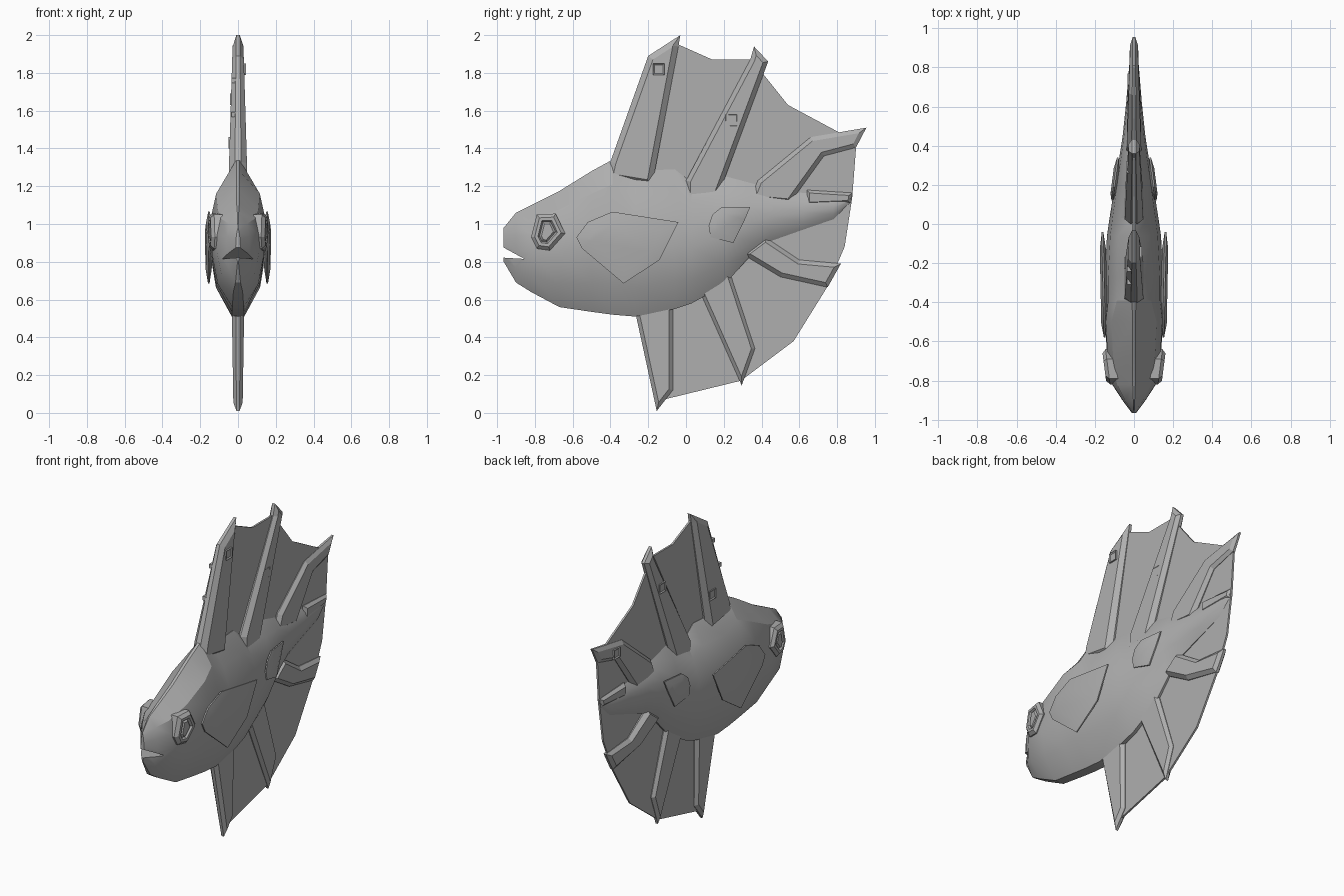
import bpy, bmesh
from math import hypot

if "Cube" in bpy.data.objects:
    bpy.data.objects.remove(bpy.data.objects["Cube"])

grey = bpy.data.materials.new("dark_grey")
grey.diffuse_color = (0.43, 0.43, 0.43, 1)
grey.use_nodes = True
grey.node_tree.nodes["Principled BSDF"].inputs["Base Color"].default_value = grey.diffuse_color


def finish(name, bm, mirror=False, smooth=0):
    bmesh.ops.recalc_face_normals(bm, faces=bm.faces)
    me = bpy.data.meshes.new(name)
    bm.to_mesh(me)
    bm.free()
    me.materials.append(grey)
    ob = bpy.data.objects.new(name, me)
    bpy.context.collection.objects.link(ob)
    if smooth:
        bpy.ops.object.select_all(action='DESELECT')
        ob.select_set(True)
        bpy.context.view_layer.objects.active = ob
        bpy.ops.object.shade_smooth_by_angle(angle=smooth)
    if mirror:
        m = ob.modifiers.new("mirror", 'MIRROR')
        m.use_mirror_merge = False
    return ob


def prism(outline, xa, xb):
    """Closed prism from a (y, z) outline; returns bmesh and its two caps."""
    bm = bmesh.new()
    a = [bm.verts.new((xa, y, z)) for y, z in outline]
    b = [bm.verts.new((xb, y, z)) for y, z in outline]
    n = len(a)
    caps = [bm.faces.new(a), bm.faces.new(b)]
    for i in range(n):
        j = (i + 1) % n
        bm.faces.new((a[i], a[j], b[j], b[i]))
    bmesh.ops.recalc_face_normals(bm, faces=bm.faces)
    return bm, caps


def spine(name, outline, root, w0, w1, inset=0.022):
    """Bevelled fin ray whose thickness tapers away from its root."""
    bm, caps = prism(outline, -0.35, 0.35)
    for f in caps:
        s = 1 if f.calc_center_median().x > 0 else -1
        bmesh.ops.inset_region(bm, faces=[f], thickness=inset, use_even_offset=True)
        for v in f.verts:
            v.co.x = s
    reach = max(hypot(y - root[0], z - root[1]) for y, z in outline)
    for v in bm.verts:
        t = hypot(v.co.y - root[0], v.co.z - root[1]) / reach
        v.co.x *= w0 + (w1 - w0) * t
    return finish(name, bm)


# Body: lofted rings (y, bottom, top, half width)
stations = [
    (-0.965, 0.80, 0.98, 0.012), (-0.90, 0.69, 1.06, 0.06), (-0.82, 0.64, 1.10, 0.112),
    (-0.67, 0.56, 1.175, 0.138), (-0.50, 0.535, 1.28, 0.148), (-0.39, 0.52, 1.34, 0.15),
    (-0.27, 0.51, 1.28, 0.15), (-0.06, 0.55, 1.29, 0.138), (0.03, 0.58, 1.22, 0.125),
    (0.20, 0.675, 1.255, 0.098), (0.34, 0.83, 1.22, 0.075), (0.45, 0.91, 1.19, 0.058),
    (0.62, 0.97, 1.17, 0.04), (0.78, 1.025, 1.16, 0.027), (0.87, 1.11, 1.155, 0.012)]
section = [(0.06, 1.0), (0.58, 0.84), (0.88, 0.66), (1.0, 0.46), (0.78, 0.2), (0.22, 0.0)]
bm = bmesh.new()
rings = []
for y, lo, hi, w in stations:
    half = [(w * u, lo + (hi - lo) * t) for u, t in section]
    if -0.93 < y < -0.45:  # broader forehead
        half[1] = (w * 0.78, half[1][1])
        half[2] = (w * 0.98, half[2][1])
    pts = half + [(-x, z) for x, z in reversed(half)]
    rings.append([bm.verts.new((x, y, z)) for x, z in pts])
for r, q in zip(rings, rings[1:]):
    for i in range(len(r)):
        j = (i + 1) % len(r)
        bm.faces.new((r[i], r[j], q[j], q[i]))
bm.faces.new(rings[0])
bm.faces.new(rings[-1])
body = finish("body", bm)

# Mouth slot
bm, _ = prism([(-0.855, 0.815), (-1.02, 0.905), (-1.02, 0.825)], -0.3, 0.3)
cutter = finish("mouth_cutter", bm)
cutter.hide_render = True
cutter.hide_viewport = True
cut = body.modifiers.new("mouth", 'BOOLEAN')
cut.operation = 'DIFFERENCE'
cut.solver = 'EXACT'
cut.object = cutter
bpy.ops.object.select_all(action='DESELECT')
body.select_set(True)
bpy.context.view_layer.objects.active = body
bpy.ops.object.modifier_apply(modifier="mouth")
bpy.data.objects.remove(cutter)
bpy.ops.object.shade_smooth_by_angle(angle=0.42)

# Thin webbing between the rays
web = [(-0.36, 1.25), (-0.16, 1.85), (-0.04, 1.95), (0.14, 1.87), (0.35, 1.87), (0.42, 1.78),
       (0.54, 1.63), (0.82, 1.48), (0.90, 1.40), (0.88, 1.14), (0.84, 0.88), (0.75, 0.67),
       (0.57, 0.38), (0.29, 0.17), (-0.12, 0.07), (-0.22, 0.55), (-0.2, 0.9)]
bm, _ = prism(web, -0.006, 0.006)
finish("fin_web", bm)

# Fin rays
spine("dorsal_ray_front", [(-0.42, 1.24), (-0.40, 1.33), (-0.20, 1.89), (-0.03, 2.0),
                           (-0.04, 1.94), (-0.18, 1.20)], (-0.29, 1.2), 0.052, 0.026, 0.03)
spine("dorsal_ray_middle", [(0.0, 1.12), (0.0, 1.23), (0.34, 1.87), (0.36, 1.94),
                            (0.435, 1.86), (0.16, 1.12)], (0.1, 1.2), 0.05, 0.026, 0.024)
spine("dorsal_ray_rear", [(0.34, 1.13), (0.38, 1.23), (0.66, 1.46), (0.955, 1.51),
                          (0.90, 1.405), (0.73, 1.36), (0.55, 1.11)], (0.45, 1.15), 0.04, 0.018)
spine("tail_ray", [(0.64, 1.18), (0.88, 1.165), (0.87, 1.11), (0.64, 1.10)],
      (0.62, 1.14), 0.036, 0.02, 0.015)
spine("ventral_ray_rear", [(0.30, 0.84), (0.42, 0.93), (0.60, 0.81), (0.82, 0.79),
                           (0.75, 0.665), (0.50, 0.72)], (0.36, 0.88), 0.045, 0.024)
spine("ventral_ray_middle", [(0.07, 0.65), (0.23, 0.75), (0.365, 0.34), (0.295, 0.145)],
      (0.15, 0.68), 0.034, 0.024, 0.018)
spine("ventral_ray_front", [(-0.27, 0.54), (-0.07, 0.58), (-0.07, 0.12), (-0.155, 0.01)],
      (-0.17, 0.57), 0.034, 0.024, 0.02)


# Side fins: gently domed plates lying along the body
def plate(name, outline, x0, slope, bulge, inset):
    bm, caps = prism(outline, -0.004, 0.004)
    for f in caps:
        s = 1 if f.calc_center_median().x > 0 else -1
        bmesh.ops.inset_region(bm, faces=[f], thickness=inset, use_even_offset=True)
        for v in f.verts:
            v.co.x += s * bulge
    y0 = outline[0][0]
    for v in bm.verts:
        v.co.x += x0 + slope * (v.co.y - y0)
    return finish(name, bm, True, 0.6)


plate("cheek_fins", [(-0.58, 0.93), (-0.52, 1.01), (-0.39, 1.065), (-0.04, 1.01),
                     (-0.14, 0.81), (-0.33, 0.685), (-0.55, 0.87)], 0.15, 0.02, 0.012, 0.06)
plate("flank_fins", [(0.12, 0.99), (0.14, 1.05), (0.19, 1.09), (0.34, 1.09), (0.31, 1.02),
                     (0.25, 0.90), (0.13, 0.93)], 0.111, -0.13, 0.01, 0.035)

# Eyes: stepped, lopsided hexagons turned slightly forward
bm, caps = prism([(-0.82, 0.93), (-0.79, 1.05), (-0.69, 1.055), (-0.64, 0.95),
                  (-0.72, 0.86), (-0.79, 0.87)], 0.09, 0.134)
eye = caps[1]
for thick, dx in ((0.018, 0.018), (0.016, 0.0), (0.008, -0.012), (0.01, 0.01)):
    bmesh.ops.inset_region(bm, faces=[eye], thickness=thick, use_even_offset=True)
    for v in eye.verts:
        v.co.x += dx
for v in bm.verts:
    v.co.x += 0.13 * (v.co.y + 0.73)
finish("eyes", bm, True)

# Small square studs on the rays
studs = [(0.034, -0.145, 1.82), (-0.042, -0.20, 1.43), (0.03, 0.24, 1.55),
         (-0.034, 0.29, 1.66), (-0.026, 0.74, 1.41)]
for x, y, z in studs:
    r = 0.03
    s = 1 if x > 0 else -1
    bm, caps = prism([(y - r, z - r), (y - r, z + r), (y + r, z + r), (y + r, z - r)],
                     x * 0.5, x + 0.008 * s)
    bmesh.ops.inset_region(bm, faces=[caps[1]], thickness=0.01)
    for v in caps[1].verts:
        v.co.x -= 0.006 * s
    finish("ray_stud", bm)
for y, z in ((-0.24, 1.76), (-0.305, 1.58)):
    bm = bmesh.new()
    bmesh.ops.create_cube(bm, size=0.026)
    bmesh.ops.translate(bm, verts=bm.verts, vec=(-0.022, y + 0.01, z))
    finish("ray_stud_front", bm)
